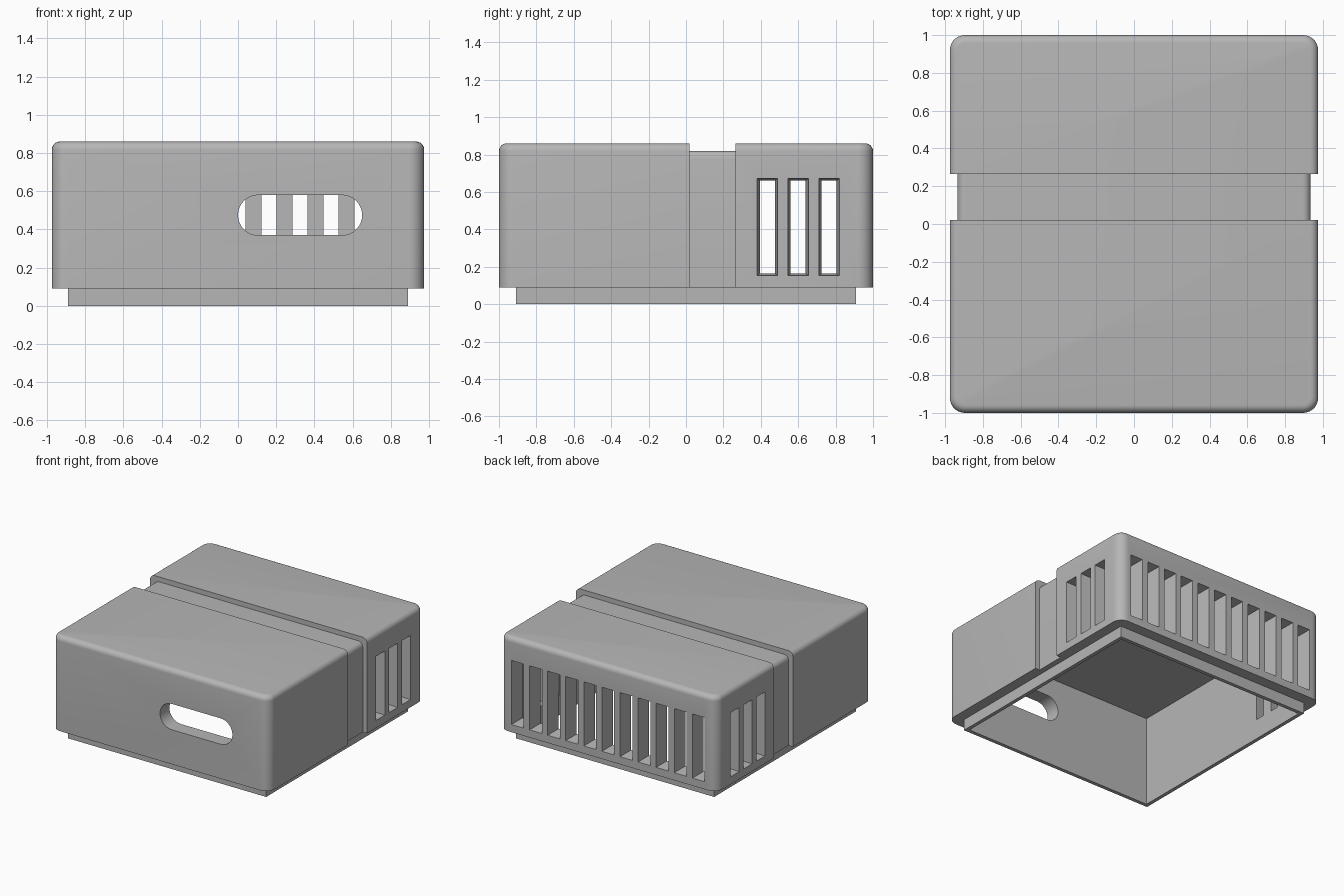
import bpy, bmesh, math
from mathutils import Vector

cube = bpy.data.objects.get("Cube")
if cube:
    bpy.data.objects.remove(cube, do_unlink=True)

grey = bpy.data.materials.new("matte_grey")
grey.use_nodes = True
colour = (0.47, 0.47, 0.47, 1)
grey.diffuse_color = colour
grey.node_tree.nodes["Principled BSDF"].inputs["Base Color"].default_value = colour

HX, HY, BASE, TOP = 0.975, 1.0, 0.09, 0.86     # outer shell
IX, IY, CEILING = 0.86, 0.88, 0.735            # inner cavity


def finish(bm, name):
    bmesh.ops.recalc_face_normals(bm, faces=bm.faces)
    mesh = bpy.data.meshes.new(name)
    bm.to_mesh(mesh)
    bm.free()
    mesh.materials.append(grey)
    obj = bpy.data.objects.new(name, mesh)
    bpy.context.collection.objects.link(obj)
    return obj


def loft(bm, a, b):
    """Closed solid between two matching outlines."""
    va, vb = [bm.verts.new(p) for p in a], [bm.verts.new(p) for p in b]
    bm.faces.new(va)
    bm.faces.new(vb)
    for i in range(len(a)):
        j = (i + 1) % len(a)
        bm.faces.new((va[i], va[j], vb[j], vb[i]))


def rect(x, y, z):
    return [(-x, -y, z), (x, -y, z), (x, y, z), (-x, y, z)]


def box(name, x, y, z0, z1):
    bm = bmesh.new()
    loft(bm, rect(x, y, z0), rect(x, y, z1))
    return finish(bm, name)


def combine(target, other, operation):
    mod = target.modifiers.new(operation, "BOOLEAN")
    mod.operation, mod.object, mod.solver = operation, other, "EXACT"
    bpy.context.view_layer.update()
    graph = bpy.context.evaluated_depsgraph_get()
    mesh = bpy.data.meshes.new_from_object(target.evaluated_get(graph))
    target.modifiers.clear()
    target.data = mesh
    bpy.data.objects.remove(other, do_unlink=True)


# Outer shell: rounded upright corners, then a smaller round on the top rim
bm = bmesh.new()
loft(bm, rect(HX, HY, BASE), rect(HX, HY, TOP))
upright = [e for e in bm.edges if abs(e.verts[0].co.z - e.verts[1].co.z) > 0.1]
bmesh.ops.bevel(bm, geom=upright, offset=0.08, segments=7, profile=0.5, affect="EDGES")
rim = [e for e in bm.edges if all(v.co.z > TOP - 0.001 for v in e.verts)]
bmesh.ops.bevel(bm, geom=rim, offset=0.042, segments=6, profile=0.5, affect="EDGES")
shell = finish(bm, "enclosure_shell")

# Strap groove over the top and down both sides
gx, gz, r = 0.935, 0.82, 0.042
arch = [(gx, 0)]
for side in (1, -1):
    arc = [(side * (gx - r + r * math.cos(t)), gz - r + r * math.sin(t))
           for t in (math.radians(15 * k) for k in range(7))]
    arch += arc if side == 1 else arc[::-1]
arch += [(-gx, 0), (-1.2, 0), (-1.2, 1.1), (1.2, 1.1), (1.2, 0)]
bm = bmesh.new()
loft(bm, [(x, 0.02, z) for x, z in arch], [(x, 0.265, z) for x, z in arch])
combine(shell, finish(bm, "groove_cutter"), "DIFFERENCE")

# Inset lip under the shell, then the open cavity
combine(shell, box("lip", 0.89, 0.91, 0, 0.2), "UNION")
combine(shell, box("cavity_cutter", IX, IY, -0.1, CEILING), "DIFFERENCE")


def slot(bm, centre, along, normal, outer, inner):
    """Vent slot narrowing from the outer wall face to the inner one."""
    def outline(dist):
        t = (dist - inner) / (outer - inner)
        w, h = 0.04 + 0.015 * t, 0.248 + 0.012 * t
        return [along * (centre + sx * w) + normal * dist + Vector((0, 0, 0.412 + sz * h))
                for sx, sz in ((-1, -1), (1, -1), (1, 1), (-1, 1))]
    loft(bm, outline(inner - 0.02), outline(outer + 0.02))


# Vents: a row across the back and three on each side
X, Y = Vector((1, 0, 0)), Vector((0, 1, 0))
bm = bmesh.new()
for i in range(-5, 6):
    slot(bm, i * 0.1625, X, Y, HY, IY)
for side in (1, -1):
    for y in (0.435, 0.6, 0.765):
        slot(bm, y, Y, X * side, HX, IX)
combine(shell, finish(bm, "vent_cutter"), "DIFFERENCE")

# Oblong port through the front wall
oblong = []
for cx, start in ((0.545, -90), (0.105, 90)):
    for k in range(17):
        t = math.radians(start + k * 180 / 16)
        oblong.append((cx + 0.105 * math.cos(t), 0.475 + 0.105 * math.sin(t)))
bm = bmesh.new()
loft(bm, [(x, -1.1, z) for x, z in oblong], [(x, -0.8, z) for x, z in oblong])
combine(shell, finish(bm, "port_cutter"), "DIFFERENCE")

# Smooth the rounds, keep the corners crisp
bpy.ops.object.select_all(action="DESELECT")
shell.select_set(True)
bpy.context.view_layer.objects.active = shell
bpy.ops.object.shade_smooth_by_angle(angle=math.radians(30))
